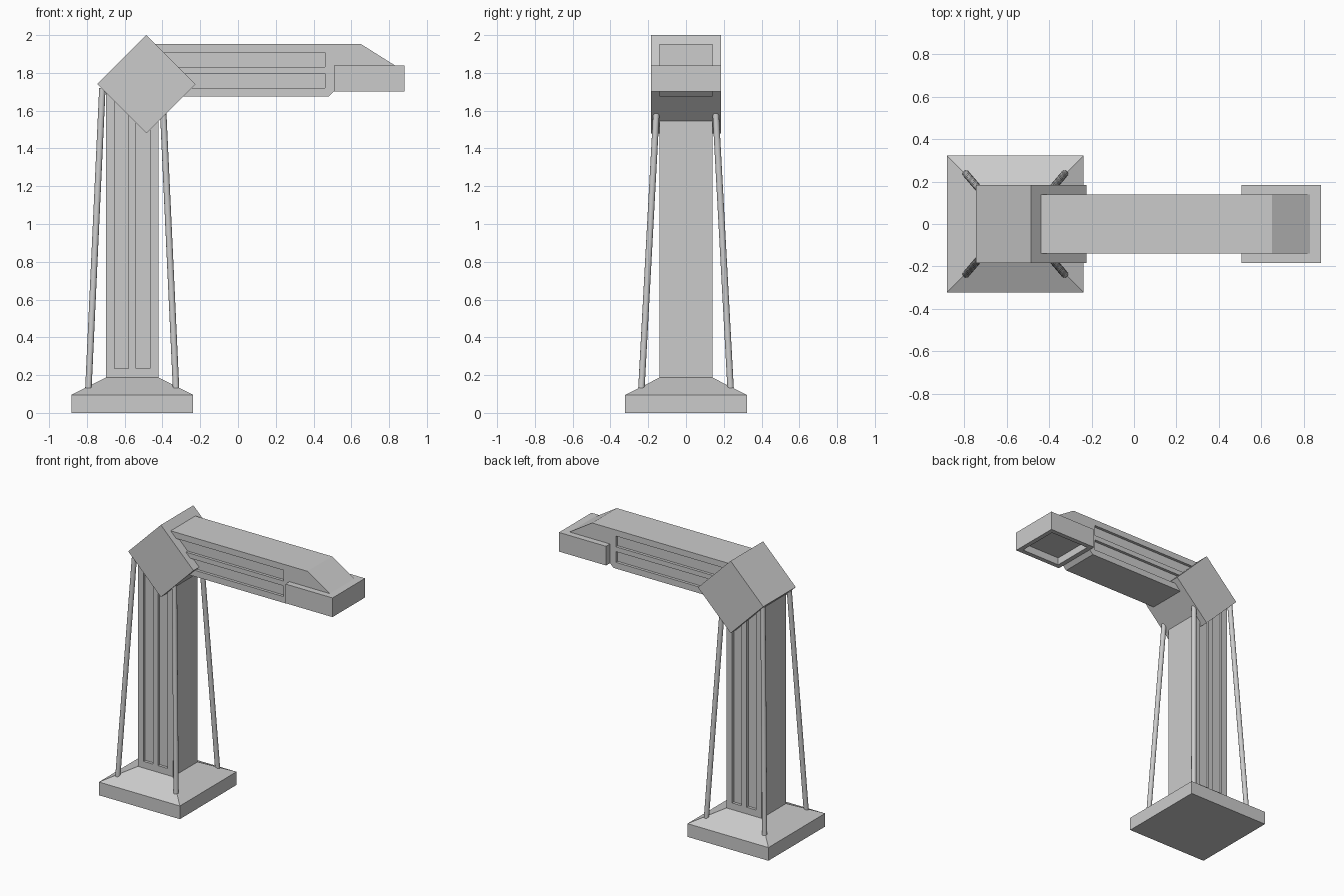
import bpy, bmesh
from mathutils import Vector

if "Cube" in bpy.data.objects:
    bpy.data.objects.remove(bpy.data.objects["Cube"])

CX = -0.56  # column axis


def finish(name, bm):
    bmesh.ops.recalc_face_normals(bm, faces=bm.faces)
    me = bpy.data.meshes.new(name)
    bm.to_mesh(me)
    bm.free()
    ob = bpy.data.objects.new(name, me)
    bpy.context.collection.objects.link(ob)
    return ob


def prism(name, pts, half_y):
    """Extrude an (x, z) outline across y."""
    bm = bmesh.new()
    f = bm.faces.new([bm.verts.new((x, -half_y, z)) for x, z in pts])
    r = bmesh.ops.extrude_face_region(bm, geom=[f])
    verts = [v for v in r["geom"] if isinstance(v, bmesh.types.BMVert)]
    bmesh.ops.translate(bm, verts=verts, vec=(0, 2 * half_y, 0))
    return finish(name, bm)


def boxes(name, spans):
    """Several boxes in one object, each (x0, x1, y0, y1, z0, z1)."""
    bm = bmesh.new()
    for x0, x1, y0, y1, z0, z1 in spans:
        vs = bmesh.ops.create_cube(bm, size=1)["verts"]
        for v in vs:
            v.co = (x1 if v.co.x > 0 else x0, y1 if v.co.y > 0 else y0, z1 if v.co.z > 0 else z0)
    return finish(name, bm)


def carve(ob, spans):
    """Cut boxes out of an object."""
    cutter = boxes(ob.name + "_cutter", spans)
    cutter.hide_render = True
    m = ob.modifiers.new("recess", 'BOOLEAN')
    m.operation, m.solver, m.object = 'DIFFERENCE', 'EXACT', cutter
    bpy.context.view_layer.objects.active = ob
    bpy.ops.object.modifier_apply(modifier=m.name)
    bpy.data.objects.remove(cutter)


# Base plinth with sloped top
base = boxes("base", [(CX - 0.3225, CX + 0.3225, -0.3225, 0.3225, 0, 0.095)])
bm = bmesh.new()
bm.from_mesh(base.data)
bm.faces.ensure_lookup_table()
top = max(bm.faces, key=lambda f: f.calc_center_median().z)
r = bmesh.ops.extrude_discrete_faces(bm, faces=[top])
cap = r["faces"][0]
for v in cap.verts:
    v.co = (CX + (v.co.x - CX) * 0.14 / 0.3225, v.co.y * 0.14 / 0.3225, 0.187)
bm.to_mesh(base.data)
bm.free()

# Column with two upright slots on front and back
DEPTH = 0.02
sides = [(-0.2, -0.14 + DEPTH), (0.14 - DEPTH, 0.2)]
column = boxes("column", [(CX - 0.14, CX + 0.14, -0.14, 0.14, 0.18, 1.74)])
carve(column, [(CX + a, CX + a + 0.075, y0, y1, 0.235, 1.72)
               for a in (-0.095, 0.02) for y0, y1 in sides])

# Diamond-shaped elbow block
prism("elbow", [(-0.485, 1.48), (-0.225, 1.74), (-0.485, 2.0), (-0.745, 1.74)], 0.185)

# Arm with two long slots per side
arm = prism("arm", [(-0.45, 1.675), (0.48, 1.675), (0.507, 1.702), (0.53, 1.80), (0.83, 1.80),
                    (0.83, 1.84), (0.65, 1.953), (-0.45, 1.953)], 0.14)
carve(arm, [(-0.42, 0.46, y0, y1, z, z + 0.077)
            for z in (1.72, 1.832) for y0, y1 in sides])

# Lamp head with recessed underside
head = boxes("lamp_head", [(0.507, 0.8825, -0.185, 0.185, 1.702, 1.84)])
carve(head, [(0.54, 0.8495, -0.152, 0.152, 1.65, 1.755)])

# Four slanted brace rods
for sx in (-1, 1):
    for sy in (-1, 1):
        a = Vector((CX + sx * 0.232, sy * 0.236, 0.13))
        b = Vector((CX + sx * 0.158, sy * 0.150, 1.72))
        d = b - a
        bpy.ops.mesh.primitive_cylinder_add(vertices=16, radius=0.017, depth=d.length,
                                            location=(a + b) / 2,
                                            rotation=d.to_track_quat('Z', 'Y').to_euler())
        rod = bpy.context.object
        rod.name = "brace_rod_%s_%s" % ("right" if sx > 0 else "left", "back" if sy > 0 else "front")
        bpy.ops.object.shade_smooth_by_angle()
